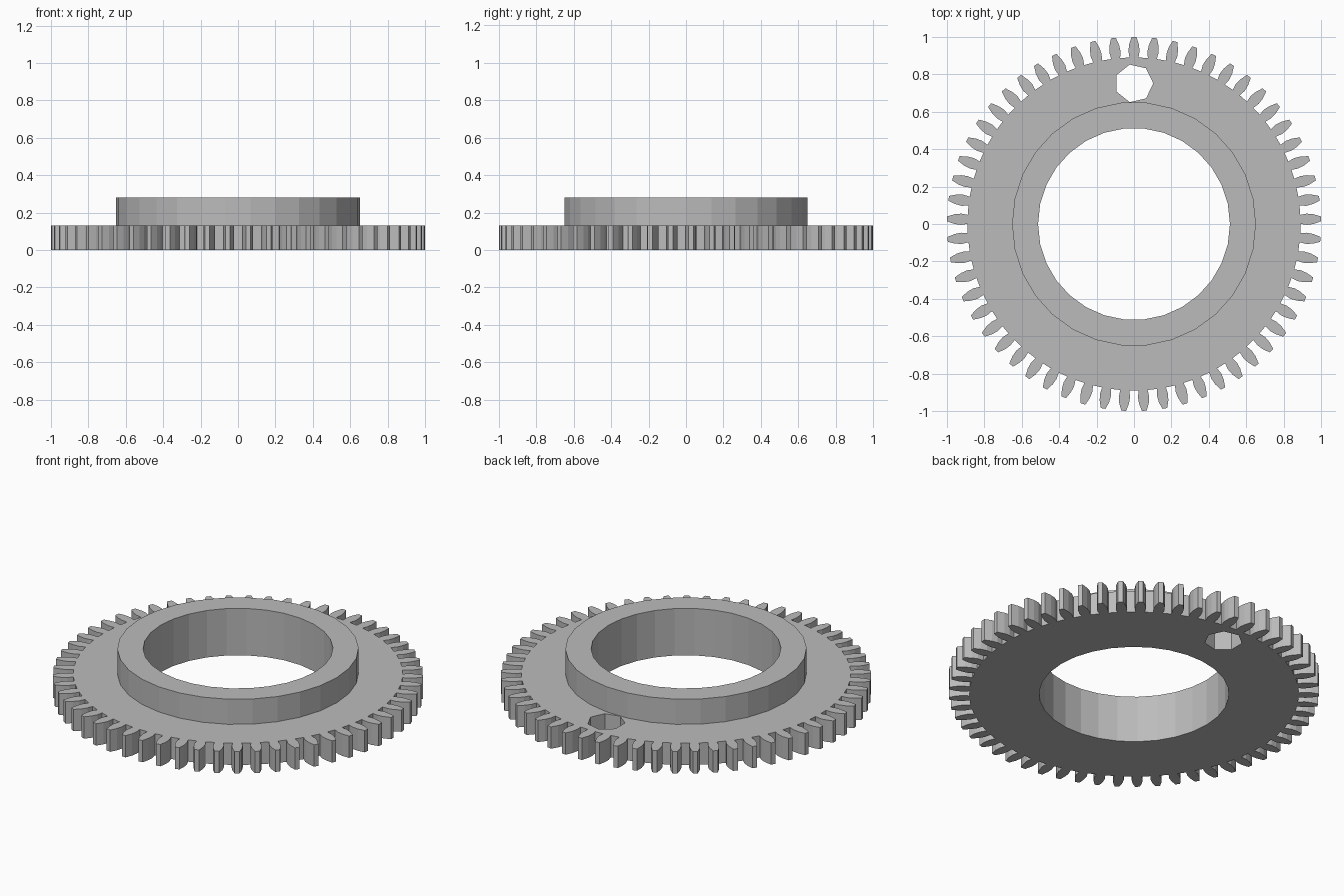
import bpy
import bmesh
from math import cos, sin, pi, atan2, hypot

cube = bpy.data.objects.get("Cube")
if cube:
    bpy.data.objects.remove(cube, do_unlink=True)

TEETH = 57
GEAR_TOP = 0.13
HUB_TOP = 0.28
BORE = 0.513

grey = bpy.data.materials.new("plain grey")
grey.use_nodes = True
colour = (0.5, 0.5, 0.5, 1)
grey.diffuse_color = colour
grey.node_tree.nodes["Principled BSDF"].inputs["Base Color"].default_value = colour


def polygon(sides, radius, cy=0.0):
    """Regular outline with its first corner on +x."""
    step = 2 * pi / sides
    return [(radius * cos(i * step), cy + radius * sin(i * step)) for i in range(sides)]


def toothed_outline():
    """One tooth flank, mirrored and repeated round the rim."""
    flank = [(0.89, 0.024), (0.925, 0.030), (0.96, 0.026), (1.0, 0.013)]
    tooth = [(r, -w) for r, w in flank] + [(r, w) for r, w in reversed(flank)]
    points = []
    for i in range(TEETH):
        turn = pi / 2 + i * 2 * pi / TEETH
        for r, w in tooth:
            a, d = turn + atan2(w, r), hypot(r, w)
            points.append((d * cos(a), d * sin(a)))
    return points


def plate(name, outlines, z0, z1, bottom=True):
    """Extruded plate: first outline is the rim, the others are holes."""
    bm = bmesh.new()
    caps = {z0: [], z1: []}
    for outline in outlines:
        n = len(outline)
        low, high = ([bm.verts.new((x, y, z)) for x, y in outline] for z in (z0, z1))
        for ring, z in ((low, z0), (high, z1)):
            caps[z] += [bm.edges.new((ring[i], ring[(i + 1) % n])) for i in range(n)]
        for i in range(n):
            j = (i + 1) % n
            bm.faces.new((low[i], low[j], high[j], high[i]))
    for z, edges in caps.items():
        if z == z1 or bottom:
            bmesh.ops.triangle_fill(bm, edges=edges, use_beauty=True, normal=(0, 0, 1))
    bmesh.ops.recalc_face_normals(bm, faces=bm.faces)
    mesh = bpy.data.meshes.new(name)
    bm.to_mesh(mesh)
    bm.free()
    mesh.materials.append(grey)
    obj = bpy.data.objects.new(name, mesh)
    bpy.context.collection.objects.link(obj)
    return obj


# Toothed disc with the bore and the seven-sided pin hole
bore = polygon(30, BORE)
plate("gear_disc", [toothed_outline(), bore, polygon(7, 0.103, 0.752)], 0, GEAR_TOP)

# Raised collar standing on the disc, open where it meets it
plate("hub_collar", [polygon(30, 0.652), bore], GEAR_TOP, HUB_TOP, bottom=False)
